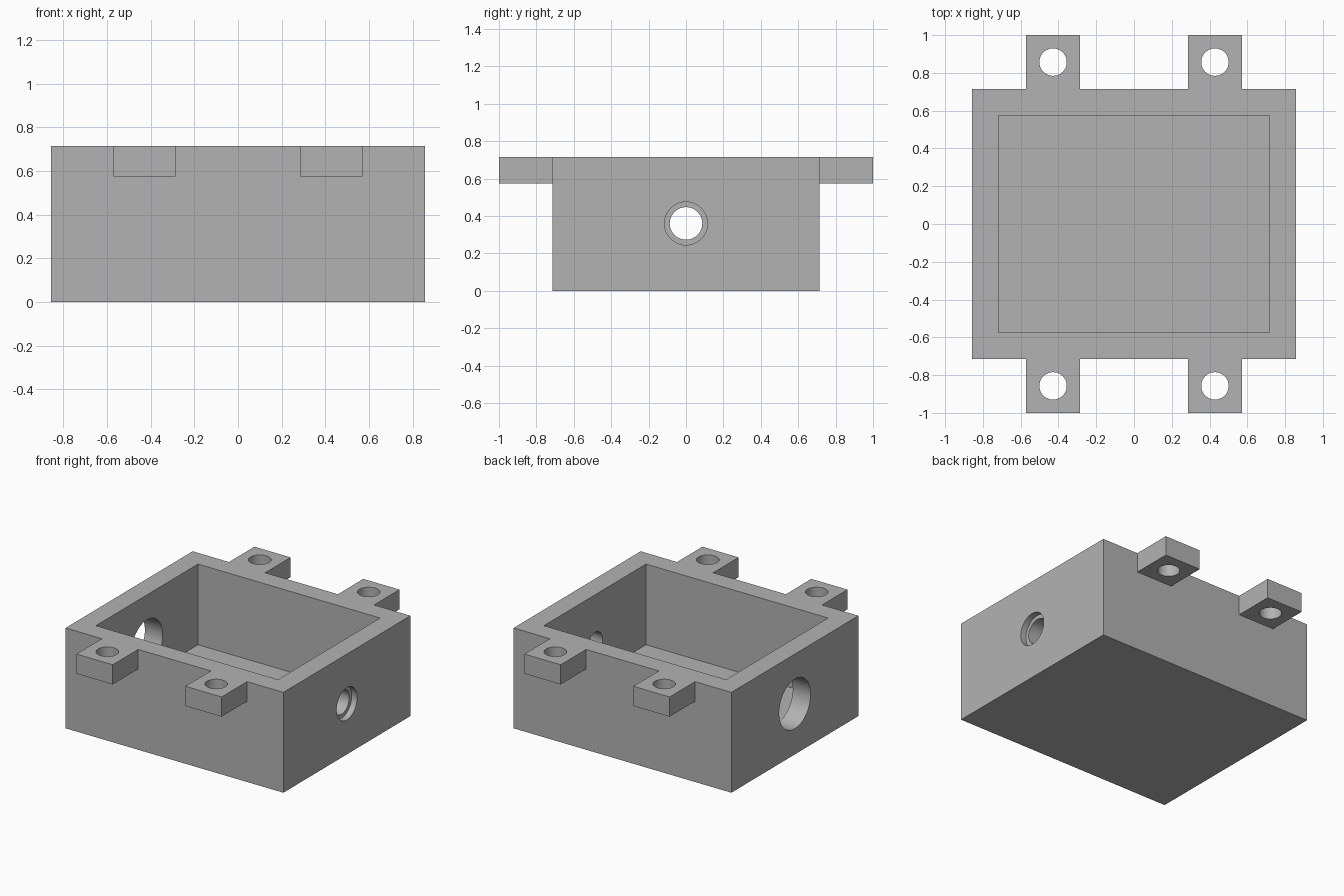
import bpy
import math

if "Cube" in bpy.data.objects:
    bpy.data.objects.remove(bpy.data.objects["Cube"], do_unlink=True)

HX, HY, H = 0.857, 0.714, 0.714   # outer half sizes and height
WALL = 0.14

grey = bpy.data.materials.new("plain grey")
grey.use_nodes = True
grey.diffuse_color = (0.45, 0.45, 0.45, 1)
grey.node_tree.nodes["Principled BSDF"].inputs["Base Color"].default_value = (0.45, 0.45, 0.45, 1)


def box(name, x, y, z):
    """Box from (min, max) ranges on each axis."""
    bpy.ops.mesh.primitive_cube_add(size=1, location=[sum(r) / 2 for r in (x, y, z)])
    ob = bpy.context.object
    ob.name = name
    ob.scale = [r[1] - r[0] for r in (x, y, z)]
    bpy.ops.object.transform_apply(location=True, rotation=True, scale=True)
    ob.data.materials.append(grey)
    return ob


def rod(name, radius, length, location, along_x=False):
    bpy.ops.mesh.primitive_cylinder_add(
        vertices=48, radius=radius, depth=length, location=location,
        rotation=(0, math.pi / 2 if along_x else 0, 0))
    ob = bpy.context.object
    ob.name = name
    bpy.ops.object.transform_apply(location=True, rotation=True, scale=True)
    ob.data.materials.append(grey)
    return ob


def combine(target, tool, operation):
    """Apply a boolean and remove the tool object."""
    tool.hide_render = True
    bpy.context.view_layer.objects.active = target
    mod = target.modifiers.new("combine", "BOOLEAN")
    mod.operation = operation
    mod.solver = "EXACT"
    mod.object = tool
    bpy.ops.object.modifier_apply(modifier=mod.name)
    bpy.data.objects.remove(tool, do_unlink=True)


# Open tray body
body = box("enclosure_body", (-HX, HX), (-HY, HY), (0, H))

# Four mounting tabs flush with the rim
for sx in (-1, 1):
    for sy in (-1, 1):
        xs = sorted((sx * 0.286, sx * 0.571))
        ys = sorted((sy * 0.64, sy * 1.0))
        combine(body, box("mounting_tab", xs, ys, (H - WALL, H)), "UNION")

# Inner cavity
combine(body, box("cavity_cutter", (WALL - HX, HX - WALL), (WALL - HY, HY - WALL),
                  (WALL, H + 0.2)), "DIFFERENCE")

# Screw holes through the tabs
for sx in (-1, 1):
    for sy in (-1, 1):
        combine(body, rod("screw_hole_cutter", 0.0725, 0.5,
                          (sx * 0.4285, sy * 0.857, H - WALL / 2)), "DIFFERENCE")

# Cable holes: stepped on the left wall, wide on the right wall
MID = 0.36
STEP = 0.043
combine(body, rod("narrow_hole_cutter", 0.087, 0.4, (HX, 0, MID), True), "DIFFERENCE")
combine(body, rod("step_cutter", 0.115, 0.2, (HX - STEP + 0.1, 0, MID), True), "DIFFERENCE")
combine(body, rod("wide_hole_cutter", 0.177, 0.4, (-HX, 0, MID), True), "DIFFERENCE")

# Smooth only the round hole walls
bpy.ops.object.select_all(action="DESELECT")
body.select_set(True)
bpy.context.view_layer.objects.active = body
bpy.ops.object.shade_smooth_by_angle(angle=math.radians(30))
